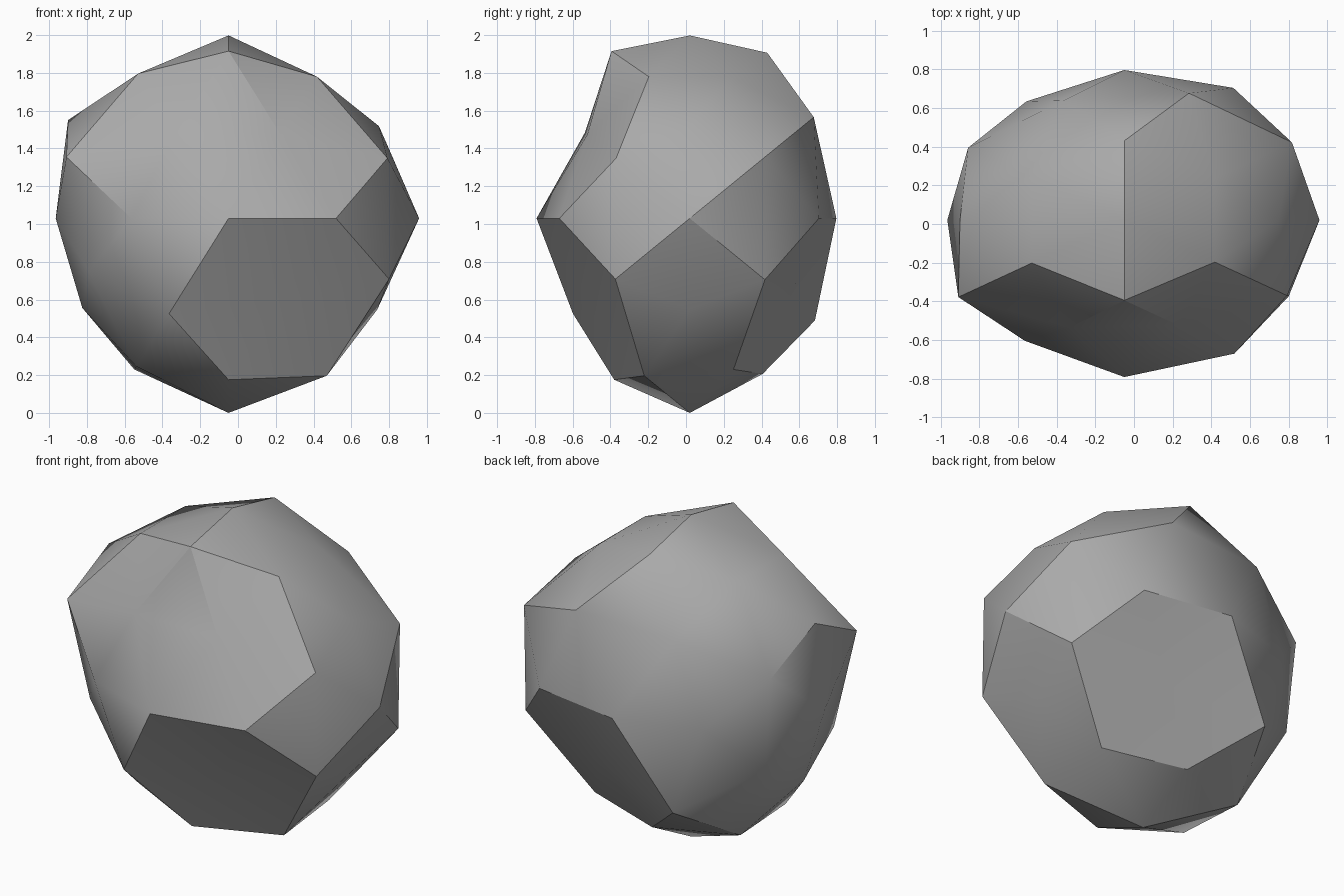
import bpy
import bmesh
import math
from itertools import product
from mathutils import Vector

cube = bpy.data.objects.get("Cube")
if cube:
    bpy.data.objects.remove(cube)

CENTRE = Vector((-0.05, 0.02, 1.03))
SIZE = Vector((1.04, 0.78, 1.03))

# Each direction family is mirrored over the axes it uses; the radii follow
# the sign order + then -, and low radii make the broad chipped facets.
FAMILIES = [
    ((1, 0, 0), (0.97, 0.88)),
    ((0, 1, 0), (0.995, 1.04)),
    ((0, 0, 1), (0.94, 1.0)),
    ((0.526, 0.851, 0), (1.03, 1.04, 0.925, 0.94)),
    ((0, 0.526, 0.851), (1.0, 0.94, 1.01, 0.975)),
    ((0.851, 0, 0.526), (0.9, 0.89, 0.96, 0.875)),
    ((0.809, 0.5, 0.309), (1.03, 1.02, 1.0, 1.01, 0.96, 0.9, 1.02, 0.88)),
    ((0.309, 0.809, 0.5), (1.04, 0.835, 0.86, 0.84, 0.98, 1.05, 0.88, 0.98)),
    ((0.5, 0.309, 0.809), (0.9, 0.96, 0.9, 1.0, 0.92, 0.96, 0.92, 0.94)),
]


def mirrored(direction):
    """All sign variants of a direction."""
    return [Vector(v) for v in product(*[(c, -c) if c else (0,) for c in direction])]


# Faceted ball: hull of the even directions, then each corner moved to its radius
bm = bmesh.new()
corners = []
for direction, radii in FAMILIES:
    for d, radius in zip(mirrored(direction), radii):
        corners.append((bm.verts.new(d.normalized()), CENTRE + d * SIZE * radius))
bmesh.ops.convex_hull(bm, input=bm.verts[:])
for vert, place in corners:
    vert.co = place
bmesh.ops.recalc_face_normals(bm, faces=bm.faces[:])

mesh = bpy.data.meshes.new("boulder")
bm.to_mesh(mesh)
bm.free()
boulder = bpy.data.objects.new("boulder", mesh)
bpy.context.collection.objects.link(boulder)

# Stone colour
stone = bpy.data.materials.new("grey_stone")
stone.use_nodes = True
colour = (0.4, 0.4, 0.4, 1)
stone.diffuse_color = colour
stone.node_tree.nodes["Principled BSDF"].inputs["Base Color"].default_value = colour
mesh.materials.append(stone)

# Soft shading with crisp ridges
bpy.ops.object.select_all(action="DESELECT")
boulder.select_set(True)
bpy.context.view_layer.objects.active = boulder
bpy.ops.object.shade_smooth_by_angle(angle=math.radians(30))
